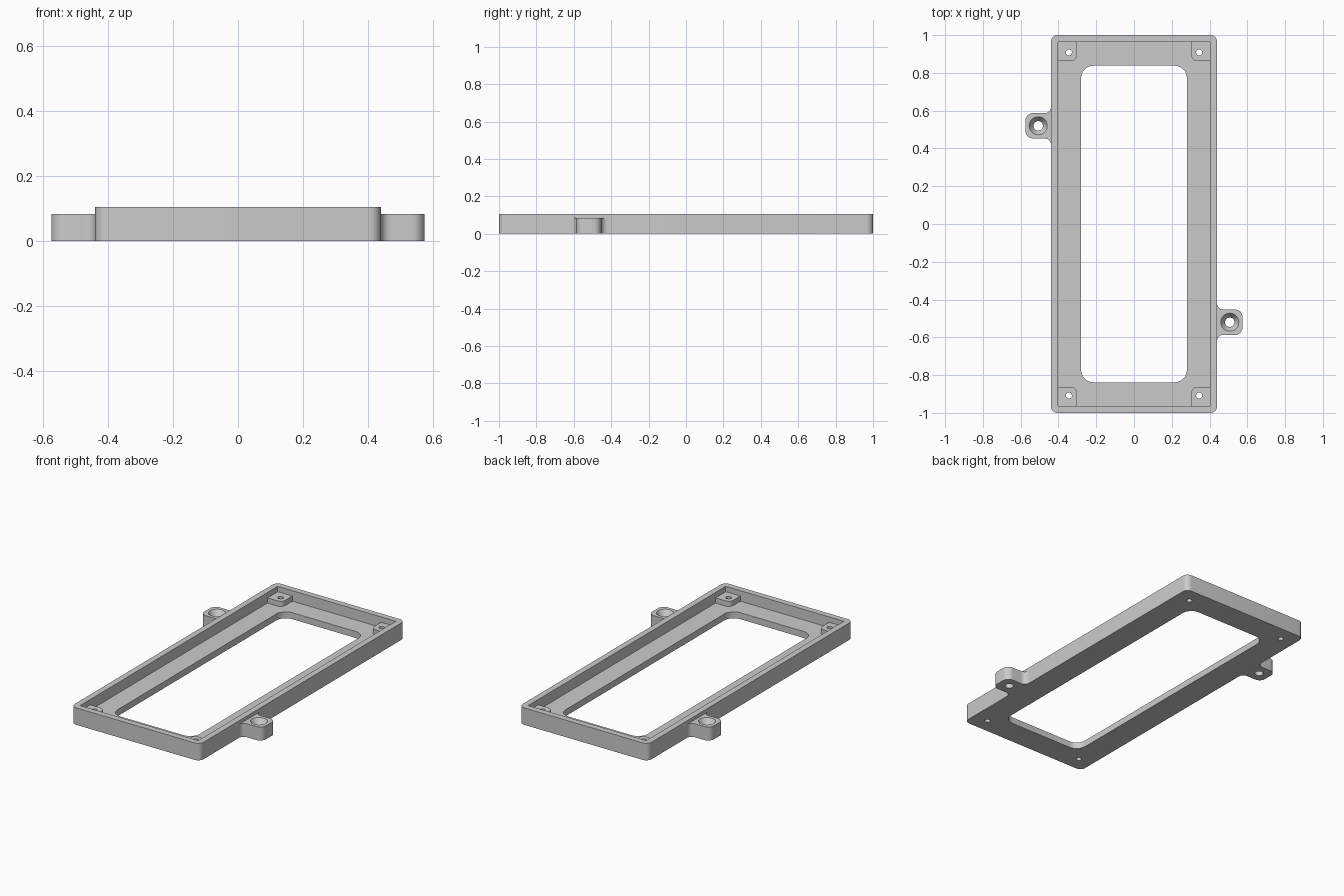
import bpy
import bmesh
from math import pi, sin, tan
from mathutils import Matrix, Vector

if "Cube" in bpy.data.objects:
    bpy.data.objects.remove(bpy.data.objects["Cube"], do_unlink=True)

grey = bpy.data.materials.new("matte grey")
grey.use_nodes = True
grey.diffuse_color = (0.6, 0.6, 0.6, 1)
grey.node_tree.nodes["Principled BSDF"].inputs["Base Color"].default_value = grey.diffuse_color

# Main sizes
HALF_X, HALF_Y, HEIGHT = 0.44, 1.0, 0.105
FLOOR, POST_TOP, EAR_TOP = 0.04, 0.072, 0.083
WALL, POST = 0.037, 0.1
HOLE_X, HOLE_Y, HOLE_R = 0.345, 0.908, 0.016
EAR_X, EAR_Y, EAR_HALF, EAR_END = 0.507, -0.52, 0.067, 0.575
EPS = 0.02


def make_object(name, bm):
    bmesh.ops.recalc_face_normals(bm, faces=bm.faces)
    mesh = bpy.data.meshes.new(name)
    bm.to_mesh(mesh)
    bm.free()
    obj = bpy.data.objects.new(name, mesh)
    bpy.context.collection.objects.link(obj)
    mesh.materials.append(grey)
    return obj


def rounded(corners, steps=8):
    """Outline from (x, y, radius) corners, each rounded by an arc."""
    outline = []
    for i, (x, y, r) in enumerate(corners):
        p = Vector((x, y, 0))
        if r == 0:
            outline.append(p)
            continue
        u, v = [(Vector((*q[:2], 0)) - p).normalized()
                for q in (corners[i - 1], corners[(i + 1) % len(corners)])]
        half = u.angle(v) / 2
        centre = p + (u + v).normalized() * r / sin(half)
        start = (p + u * r / tan(half) - centre).normalized()
        end = (p + v * r / tan(half) - centre).normalized()
        outline += [centre + start.slerp(end, k / steps) * r for k in range(steps + 1)]
    return outline


def rectangle(hx, hy, r=0):
    return [(-hx, -hy, r), (hx, -hy, r), (hx, hy, r), (-hx, hy, r)]


def prism(name, corners, z0, z1):
    bm = bmesh.new()
    verts = [bm.verts.new((p.x, p.y, z0)) for p in rounded(corners)]
    bmesh.ops.remove_doubles(bm, verts=verts, dist=1e-5)
    face = bm.faces.new([v for v in verts if v.is_valid])
    top = bmesh.ops.extrude_face_region(bm, geom=[face])["geom"]
    bmesh.ops.translate(bm, vec=(0, 0, z1 - z0),
                        verts=[g for g in top if isinstance(g, bmesh.types.BMVert)])
    return make_object(name, bm)


def cone(name, x, y, z0, z1, r0, r1):
    bm = bmesh.new()
    bmesh.ops.create_cone(bm, cap_ends=True, segments=32, radius1=r0, radius2=r1,
                          depth=z1 - z0, matrix=Matrix.Translation((x, y, (z0 + z1) / 2)))
    return make_object(name, bm)


def cut(obj, cutters):
    for cutter in cutters:
        cutter.hide_render = True
        mod = obj.modifiers.new("cut", "BOOLEAN")
        mod.operation, mod.solver, mod.object = "DIFFERENCE", "EXACT", cutter
        bpy.context.view_layer.objects.active = obj
        bpy.ops.object.modifier_apply(modifier=mod.name)
        bpy.data.objects.remove(cutter, do_unlink=True)


def post_hole(sx, sy):
    return cone("hole_cutter", sx * HOLE_X, sy * HOLE_Y, -EPS, HEIGHT + EPS, HOLE_R, HOLE_R)


corner_signs = [(sx, sy) for sx in (-1, 1) for sy in (-1, 1)]
parts = []

# Tray frame with a pocket, a window and four screw holes
frame = prism("frame", rectangle(HALF_X, HALF_Y, 0.035), 0, HEIGHT)
cut(frame, [prism("pocket_cutter", rectangle(HALF_X - WALL, HALF_Y - WALL), FLOOR, HEIGHT + EPS),
            prism("window_cutter", rectangle(0.28, 0.838, 0.065), -EPS, HEIGHT)]
    + [post_hole(*s) for s in corner_signs])
parts.append(frame)

# Screw posts in the pocket corners, rounded on the inward corner
for sx, sy in corner_signs:
    x1, y1 = sx * (HALF_X - WALL), sy * (HALF_Y - WALL)
    x0, y0 = x1 - sx * POST, y1 - sy * POST
    name = ("back" if sy > 0 else "front") + ("_left" if sx > 0 else "_right") + "_post"
    post = prism(name, [(x1, y1, 0), (x0, y1, 0), (x0, y0, 0.03), (x1, y0, 0)], FLOOR, POST_TOP)
    cut(post, [post_hole(sx, sy)])
    parts.append(post)

# Mounting ears with flared roots and countersunk holes, opposite each other
flare = 0.032
lo, hi = EAR_Y - EAR_HALF, EAR_Y + EAR_HALF
for name, turn in (("left_ear", 0), ("right_ear", pi)):
    ear = prism(name, [(HALF_X, lo - flare, 0), (HALF_X, lo, flare), (EAR_END, lo, 0.04),
                       (EAR_END, hi, 0.04), (HALF_X, hi, flare), (HALF_X, hi + flare, 0)],
                0, EAR_TOP)
    sink = 0.035
    cut(ear, [cone("hole_cutter", EAR_X, EAR_Y, -EPS, EAR_TOP + EPS, 0.025, 0.025),
              cone("sink_cutter", EAR_X, EAR_Y, EAR_TOP - sink, EAR_TOP + sink, 0.025, 0.071)])
    ear.data.transform(Matrix.Rotation(turn, 4, "Z"))
    parts.append(ear)

# Smooth the arcs, keep the edges crisp
bpy.ops.object.select_all(action="DESELECT")
for part in parts:
    part.select_set(True)
bpy.context.view_layer.objects.active = frame
bpy.ops.object.shade_smooth_by_angle(angle=pi / 6)
